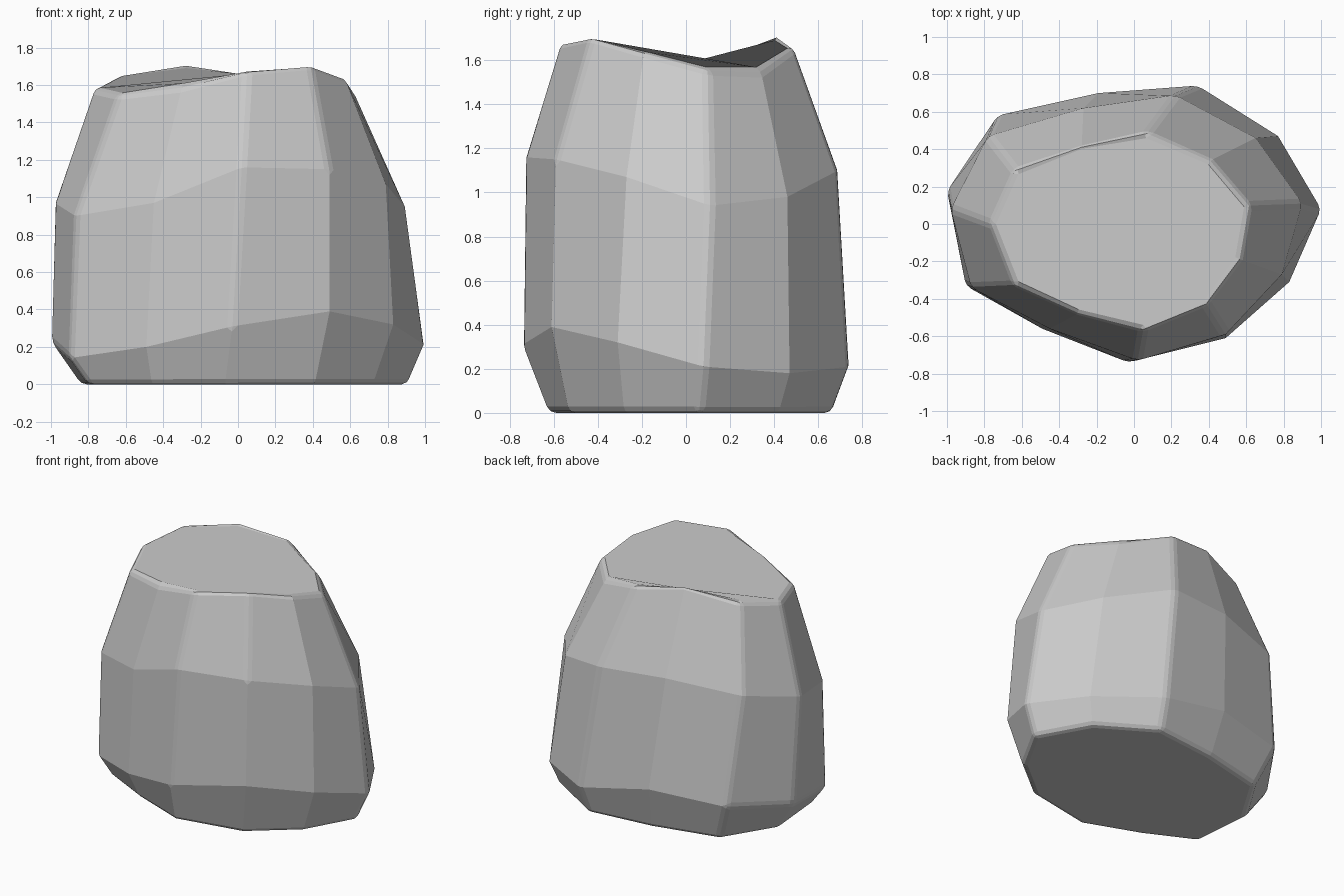
import bpy, bmesh

# Cross-sections of the boulder, counter-clockwise from the right side
base = [(.91, .06, 0), (.72, -.28, 0), (.41, -.53, 0), (-.07, -.62, 0), (-.46, -.47, 0), (-.80, -.30, 0),
        (-.84, .14, 0), (-.62, .50, 0), (-.15, .61, 0), (.32, .66, 0), (.71, .42, 0)]
low = [(1.0, .08, .21), (.83, -.31, .32), (.49, -.61, .39), (-.03, -.74, .31), (-.49, -.56, .20), (-.90, -.33, .14),
       (-1.0, .18, .23), (-.73, .58, .29), (-.19, .70, .32), (.34, .74, .21), (.77, .47, .18)]
mid = [(.90, .11, .94), (.79, -.27, 1.07), (.49, -.59, 1.15), (.02, -.73, 1.16), (-.45, -.56, .97), (-.87, -.34, .90),
       (-.98, .08, .97), (-.78, .47, 1.07), (-.27, .62, 1.12), (.22, .69, 1.10), (.65, .46, .98)]
crown = [(.62, .10, 1.56), (.57, -.19, 1.64), (.39, -.43, 1.71), (.05, -.57, 1.68), (-.30, -.48, 1.59), (-.64, -.33, 1.55),
         (-.77, .0, 1.58), (-.64, .29, 1.65), (-.28, .41, 1.72), (.07, .49, 1.66), (.41, .34, 1.55)]

# Skin the sections and cap both ends
bm = bmesh.new()
rings = [[bm.verts.new(p) for p in ring] for ring in (base, low, mid, crown)]
for a, b in zip(rings, rings[1:]):
    for i in range(len(a)):
        j = (i + 1) % len(a)
        bm.faces.new((a[i], a[j], b[j], b[i]))
bm.faces.new(rings[0])
bm.faces.new(rings[-1])
bmesh.ops.recalc_face_normals(bm, faces=bm.faces)

mesh = bpy.data.meshes.new("boulder")
bm.to_mesh(mesh)
bm.free()
boulder = bpy.data.objects.new("boulder", mesh)
bpy.context.collection.objects.link(boulder)

# Worn edges only where the facets meet sharply
bevel = boulder.modifiers.new("worn_edges", 'BEVEL')
bevel.width = .03
bevel.segments = 2
bevel.limit_method = 'ANGLE'
bevel.angle_limit = .56
